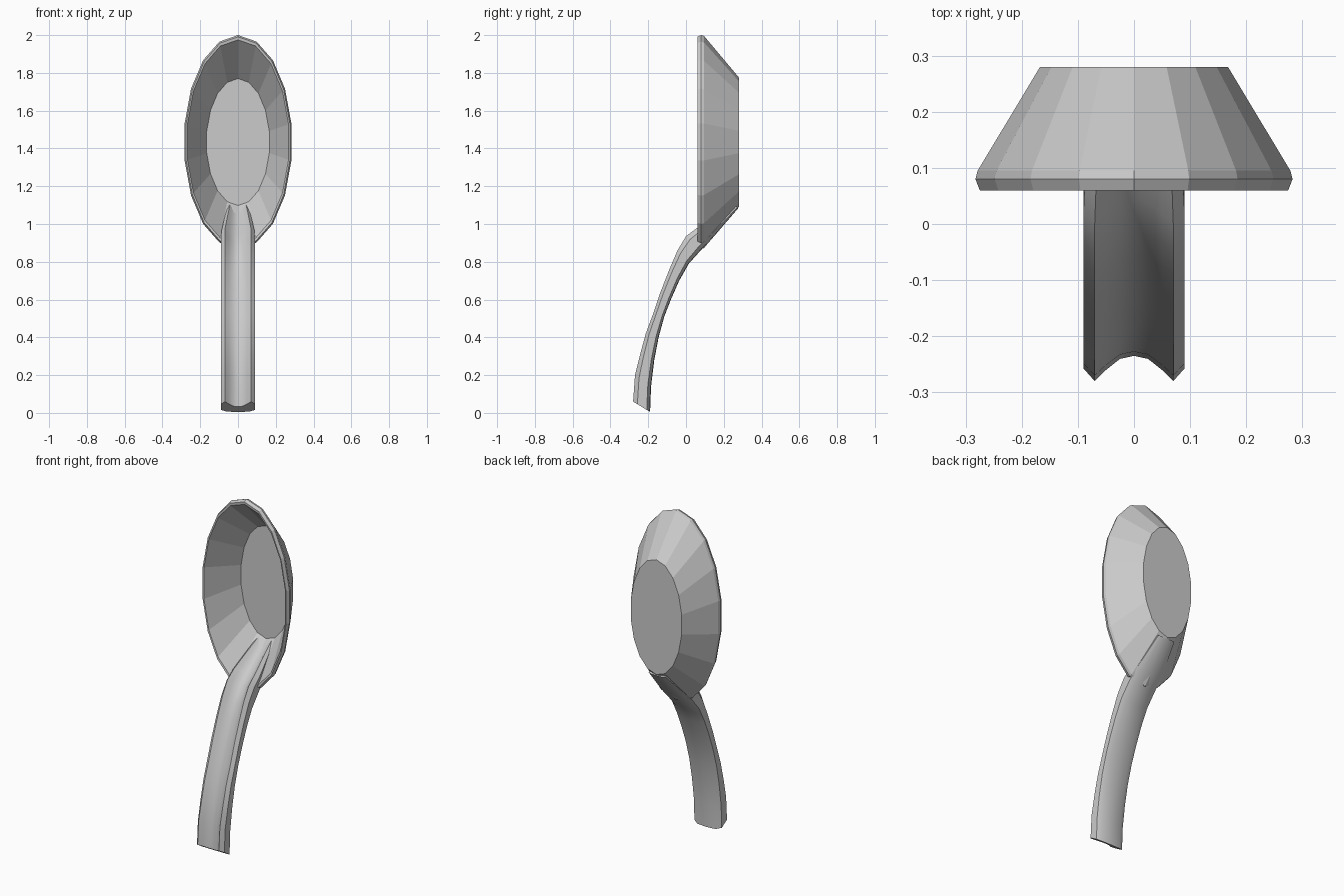
import bpy, bmesh, math
from mathutils import Vector

cube = bpy.data.objects.get("Cube")
if cube:
    bpy.data.objects.remove(cube)

GREY = (0.6, 0.6, 0.6, 1)
mat = bpy.data.materials.new("plain grey")
mat.use_nodes = True
mat.diffuse_color = GREY
mat.node_tree.nodes["Principled BSDF"].inputs["Base Color"].default_value = GREY


def loft(name, rings, close_ends=True):
    """Skin a list of closed rings into one mesh object."""
    bm = bmesh.new()
    loops = [[bm.verts.new(p) for p in ring] for ring in rings]
    n = len(loops[0])
    for a, b in zip(loops, loops[1:]):
        for i in range(n):
            j = (i + 1) % n
            bm.faces.new((a[i], a[j], b[j], b[i]))
    if close_ends:
        bm.faces.new(loops[0])
        bm.faces.new(loops[-1])
    bmesh.ops.recalc_face_normals(bm, faces=bm.faces)
    mesh = bpy.data.meshes.new(name)
    bm.to_mesh(mesh)
    bm.free()
    mesh.materials.append(mat)
    obj = bpy.data.objects.new(name, mesh)
    bpy.context.collection.objects.link(obj)
    return obj


# Bowl: oval profile from the outer floor, round the rim, to the inner floor
SIDES, CENTRE_Z = 18, 1.434


def oval(rx, rz, y):
    angles = [2 * math.pi * i / SIDES for i in range(SIDES)]
    return [(rx * math.sin(a), y, CENTRE_Z + rz * math.cos(a)) for a in angles]


bowl_profile = [(0.17, 0.342, 0.28), (0.283, 0.562, 0.095), (0.287, 0.566, 0.08),
                (0.279, 0.557, 0.06), (0.272, 0.541, 0.062), (0.168, 0.336, 0.265)]
loft("bowl", [oval(*p) for p in bowl_profile])

# Handle: grooved section swept along paired back and front edges
# each station: back y, back z, front y, front z, width scale
stations = [(-0.19, 0.005, -0.28, 0.06, 1), (-0.185, 0.14, -0.27, 0.2, 1),
            (-0.168, 0.28, -0.243, 0.31, 1), (-0.145, 0.4, -0.213, 0.42, 1),
            (-0.115, 0.51, -0.172, 0.53, 1), (-0.08, 0.6, -0.135, 0.64, 1),
            (-0.036, 0.7, -0.088, 0.76, 1), (0.015, 0.79, -0.045, 0.86, 1),
            (0.085, 0.868, 0.0, 0.935, 1), (0.14, 0.925, 0.06, 0.98, 0.97),
            (0.278, 1.085, 0.25, 1.1, 0.62)]
# half section: x, fraction of the way from back to front
half = [(0.06, 0.03), (0.09, 0.2), (0.09, 0.75), (0.07, 1.0), (0.05, 0.78), (0.025, 0.56)]
section = [(0, 0)] + half + [(0, 0.5)] + [(-x, t) for x, t in reversed(half)]

rings = []
for by, bz, fy, fz, scale in stations:
    back, front = Vector((0, by, bz)), Vector((0, fy, fz))
    rings.append([back.lerp(front, t) + Vector((x * scale, 0, 0)) for x, t in section])
handle = loft("handle", rings)

bpy.ops.object.select_all(action="DESELECT")
handle.select_set(True)
bpy.context.view_layer.objects.active = handle
bpy.ops.object.shade_smooth_by_angle(angle=math.radians(28))
